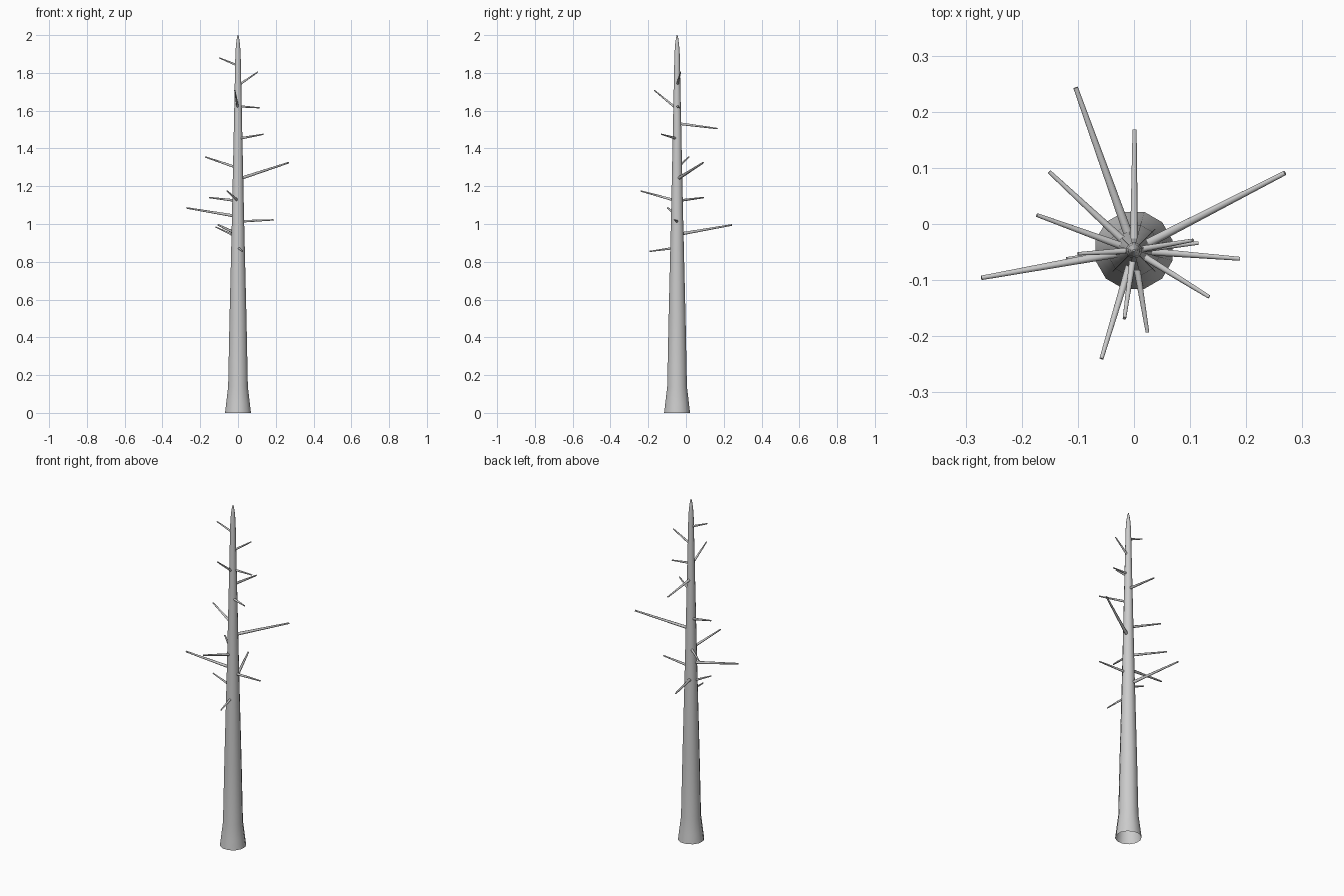
import bpy, bmesh, math
from mathutils import Vector

if "Cube" in bpy.data.objects:
    bpy.data.objects.remove(bpy.data.objects["Cube"])

CX, CY = 0.0, -0.047
SIDES = 12
# trunk profile: (height, radius)
PROFILE = [(0, 0.071), (0.05, 0.065), (0.14, 0.054), (0.5, 0.0465), (1.0, 0.034),
           (1.5, 0.023), (1.9, 0.0145), (1.95, 0.011), (1.985, 0.006), (2.0, 0.002)]


def trunk_radius(z):
    for (z0, r0), (z1, r1) in zip(PROFILE, PROFILE[1:]):
        if z <= z1:
            return r0 + (r1 - r0) * (z - z0) / (z1 - z0)
    return PROFILE[-1][1]


def loft(name, rings, sides, cap_start, cap_end):
    """Skin a tube through rings of (centre, radius, u axis, v axis)."""
    bm = bmesh.new()
    loops = []
    for c, r, u, v in rings:
        loops.append([bm.verts.new(c + r * (math.cos(a) * u + math.sin(a) * v))
                      for a in [2 * math.pi * (i + 0.5) / sides for i in range(sides)]])
    for a, b in zip(loops, loops[1:]):
        for i in range(sides):
            j = (i + 1) % sides
            bm.faces.new((a[i], a[j], b[j], b[i]))
    if cap_start:
        bm.faces.new(loops[0][::-1])
    if cap_end:
        bm.faces.new(loops[-1])
    mesh = bpy.data.meshes.new(name)
    bm.to_mesh(mesh)
    bm.free()
    obj = bpy.data.objects.new(name, mesh)
    bpy.context.collection.objects.link(obj)
    bpy.ops.object.select_all(action='DESELECT')
    obj.select_set(True)
    bpy.context.view_layer.objects.active = obj
    bpy.ops.object.shade_smooth_by_angle(angle=math.radians(50))
    return obj


# trunk with flared, open base and pointed tip
X, Y = Vector((1, 0, 0)), Vector((0, 1, 0))
loft("trunk", [(Vector((CX, CY, z)), r, X, Y) for z, r in PROFILE], SIDES, False, True)

# bare branch stubs: tip x, tip y, tip z, height where it leaves the bark
BRANCHES = [
    (-0.104, 0.243, 0.995, 0.95), (0.001, 0.168, 1.505, 1.53),
    (-0.151, 0.093, 1.14, 1.125), (0.269, 0.091, 1.325, 1.245),
    (-0.173, 0.016, 1.355, 1.305), (-0.272, -0.096, 1.085, 1.045),
    (-0.058, -0.24, 1.175, 1.13), (-0.017, -0.168, 1.708, 1.625),
    (0.024, -0.193, 0.855, 0.87), (0.134, -0.130, 1.475, 1.455),
    (0.189, -0.062, 1.022, 1.015), (0.115, -0.034, 1.615, 1.622),
    (0.105, -0.029, 1.805, 1.745), (-0.100, -0.053, 1.88, 1.845),
    (-0.120, -0.062, 0.985, 0.945),
]
for n, (x, y, z, root) in enumerate(BRANCHES, 1):
    tip = Vector((x, y, z))
    out = Vector((x - CX, y - CY, 0))
    r = trunk_radius(root)
    surface = Vector((CX, CY, root)) + out.normalized() * r
    d = (tip - surface).normalized()
    start = surface - d * r * 0.7
    u = d.cross(Vector((0, 0, 1))).normalized()
    v = d.cross(u)
    base_r = 0.005 + 0.013 * out.length
    loft(f"branch_{n}", [(start, base_r, u, v), (tip, base_r * 0.5, u, v)], 8, True, True)
